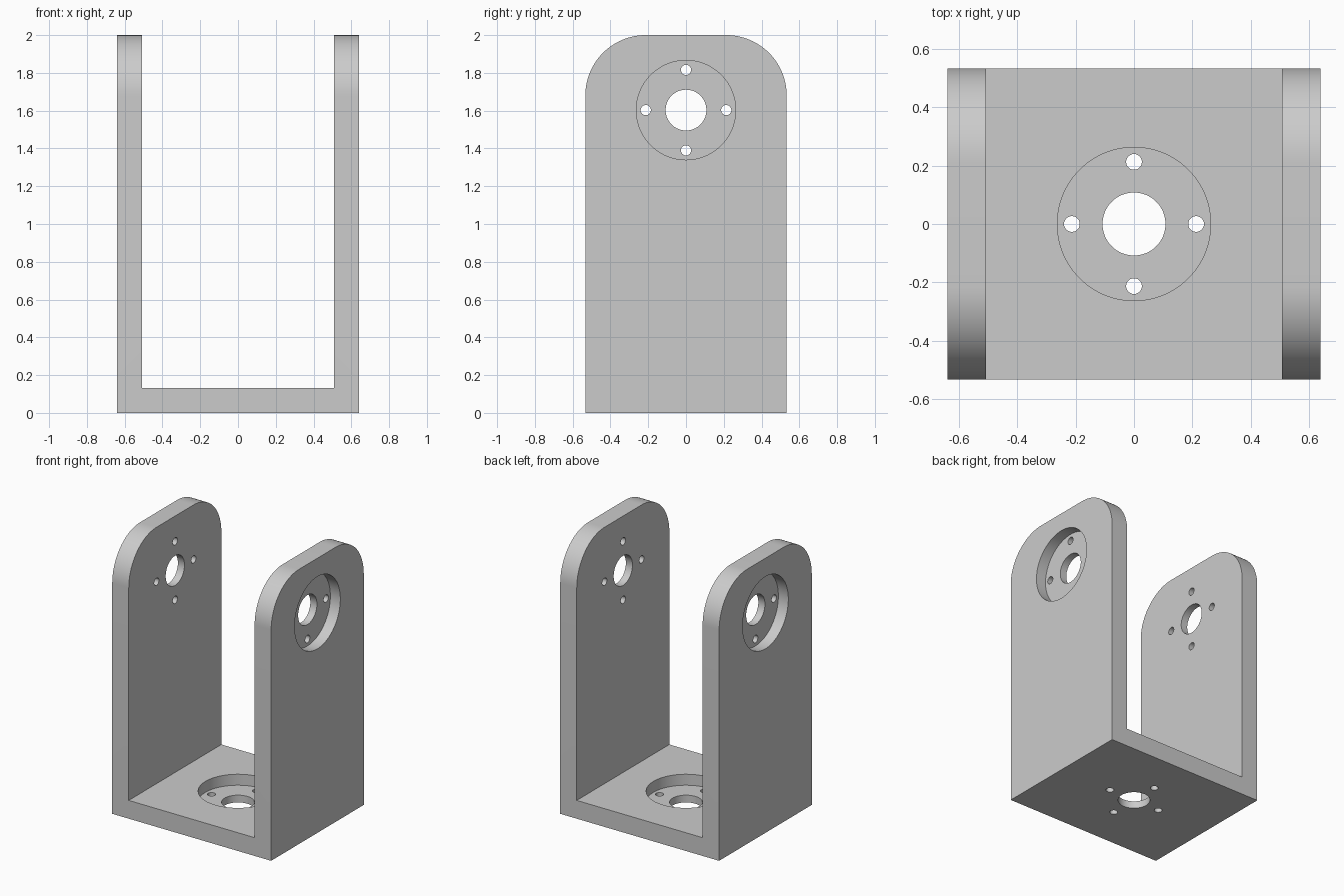
import bpy
import bmesh
from math import cos, sin, pi, radians
from mathutils import Matrix, Vector

cube = bpy.data.objects.get("Cube")
if cube:
    bpy.data.objects.remove(cube, do_unlink=True)

# Main dimensions
HALF_X, HALF_Y, HEIGHT = 0.64, 0.533, 2.0
WALL = 0.133
CORNER = 0.32
PIVOT_Z = 1.603
RECESS_R, RECESS_DEPTH = 0.263, 0.08
BORE_R, SCREW_R, SCREW_RING = 0.108, 0.027, 0.213

grey = bpy.data.materials.new("plain grey")
grey.use_nodes = True
colour = (0.6, 0.6, 0.6, 1)
grey.diffuse_color = colour
grey.node_tree.nodes["Principled BSDF"].inputs["Base Color"].default_value = colour


def make_object(name, bm):
    bmesh.ops.recalc_face_normals(bm, faces=bm.faces)
    mesh = bpy.data.meshes.new(name)
    bm.to_mesh(mesh)
    bm.free()
    mesh.materials.append(grey)
    obj = bpy.data.objects.new(name, mesh)
    bpy.context.collection.objects.link(obj)
    return obj


def prism(name, points, depth):
    """Extrude a closed outline of 3D points along a vector."""
    bm = bmesh.new()
    face = bm.faces.new([bm.verts.new(p) for p in points])
    out = bmesh.ops.extrude_face_region(bm, geom=[face])
    verts = [v for v in out["geom"] if isinstance(v, bmesh.types.BMVert)]
    bmesh.ops.translate(bm, vec=depth, verts=verts)
    return make_object(name, bm)


def cylinder(bm, frame, offset, radius, low, high, sides):
    """Add a cylinder along the local z of a mounting frame."""
    place = frame @ Matrix.Translation((*offset, (low + high) / 2))
    bmesh.ops.create_cone(bm, cap_ends=True, segments=sides, radius1=radius,
                          radius2=radius, depth=high - low, matrix=place)


def cut(target, tool, operation):
    mod = target.modifiers.new(tool.name, "BOOLEAN")
    mod.operation, mod.object, mod.solver = operation, tool, "EXACT"
    bpy.context.view_layer.objects.active = target
    bpy.ops.object.modifier_apply(modifier=mod.name)
    bpy.data.objects.remove(tool, do_unlink=True)


# U-shaped body: base plate with two upright arms
inner = HALF_X - WALL
u_shape = [(-HALF_X, 0), (HALF_X, 0), (HALF_X, HEIGHT), (inner, HEIGHT),
           (inner, WALL), (-inner, WALL), (-inner, HEIGHT), (-HALF_X, HEIGHT)]
bracket = prism("bracket", [(x, -HALF_Y, z) for x, z in u_shape],
                Vector((0, 2 * HALF_Y, 0)))

# Rounded upper corners of the arms: trim the front and back of the top
STEPS = 24
for side in (-1, 1):
    cy, cz = HALF_Y - CORNER, HEIGHT - CORNER
    arc = [(cy + CORNER * cos(a), cz + CORNER * sin(a))
           for a in (pi / 2 * i / STEPS for i in range(STEPS + 1))]
    outline = arc + [(cy, HEIGHT + 0.1), (HALF_Y + 0.1, HEIGHT + 0.1), (HALF_Y + 0.1, cz)]
    corner = prism("corner_cutter", [(-1, side * y, z) for y, z in outline], Vector((2, 0, 0)))
    cut(bracket, corner, "DIFFERENCE")

# Mounting frames: local z points out of the recessed face
frames = [
    Matrix.Translation((0, 0, WALL)),
    Matrix.Translation((HALF_X, 0, PIVOT_Z)) @ Matrix.Rotation(pi / 2, 4, "Y"),
    Matrix.Translation((-HALF_X, 0, PIVOT_Z)) @ Matrix.Rotation(-pi / 2, 4, "Y"),
]

# Round recesses
bm = bmesh.new()
for frame in frames:
    cylinder(bm, frame, (0, 0), RECESS_R, -RECESS_DEPTH, 0.05, 96)
cut(bracket, make_object("recess_cutter", bm), "DIFFERENCE")

# Central bores and four screw holes around each
bm = bmesh.new()
for frame in frames:
    cylinder(bm, frame, (0, 0), BORE_R, -WALL - 0.05, 0.05, 64)
    for i in range(4):
        a = i * pi / 2
        cylinder(bm, frame, (SCREW_RING * cos(a), SCREW_RING * sin(a)),
                 SCREW_R, -WALL - 0.05, 0.05, 32)
cut(bracket, make_object("hole_cutter", bm), "DIFFERENCE")

# Smooth the rounded walls, keep the machined edges crisp
bpy.ops.object.select_all(action="DESELECT")
bracket.select_set(True)
bpy.context.view_layer.objects.active = bracket
bpy.ops.object.shade_smooth_by_angle(angle=radians(30))
